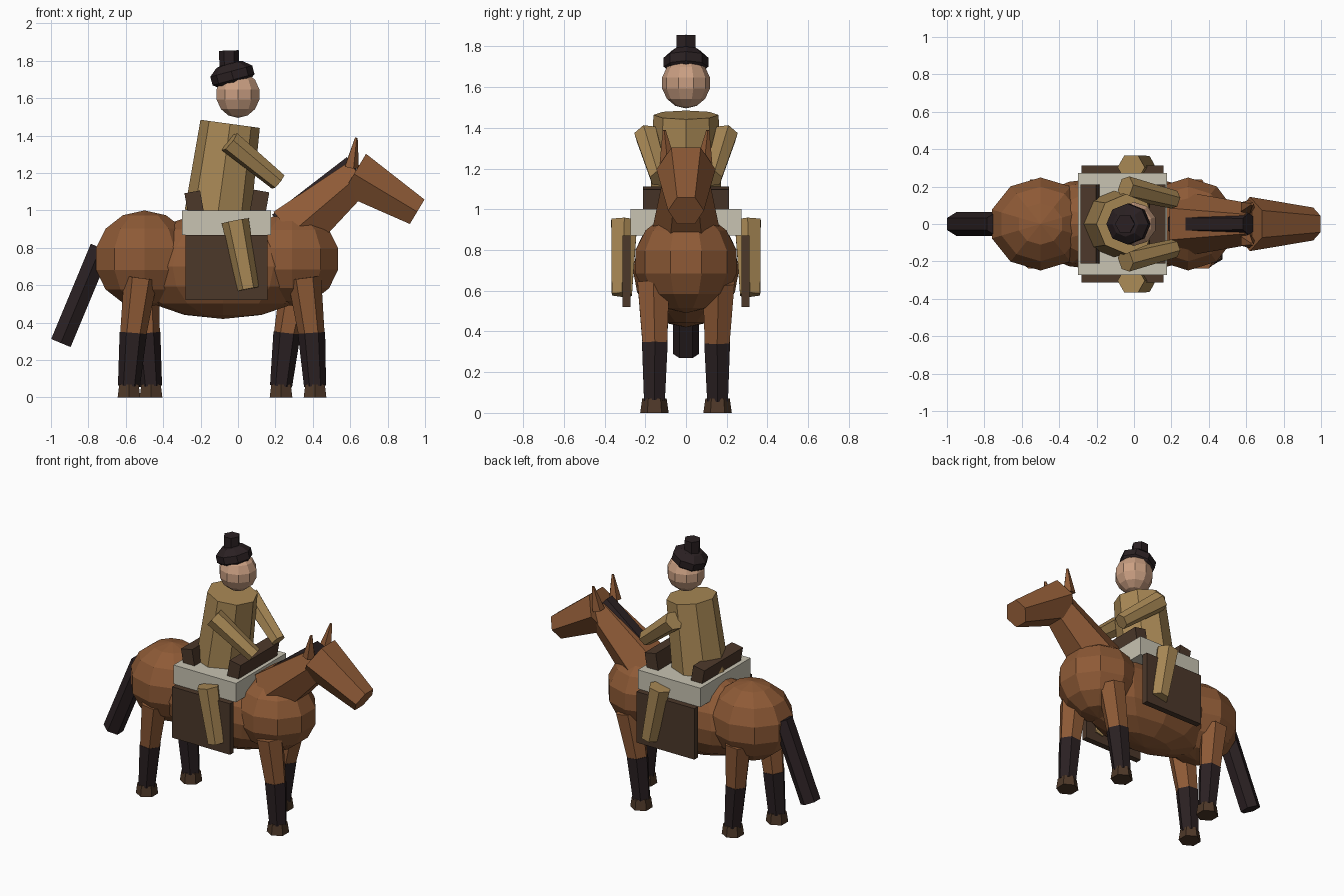
import bpy, bmesh, math
from mathutils import Vector, Matrix

if "Cube" in bpy.data.objects:
    bpy.data.objects.remove(bpy.data.objects["Cube"], do_unlink=True)


def material(name, hex_code):
    srgb = [int(hex_code[i:i + 2], 16) / 255 for i in (0, 2, 4)]
    col = [((c + 0.055) / 1.055) ** 2.4 for c in srgb] + [1]
    m = bpy.data.materials.new(name)
    m.use_nodes = True
    m.diffuse_color = col
    m.node_tree.nodes["Principled BSDF"].inputs["Base Color"].default_value = col
    return m


coat = material("chestnut_coat", "8E5A36")
black = material("black_hair", "2A2022")
hoof_brown = material("hoof_brown", "4E3828")
leather = material("dark_leather", "4C382A")
cloth = material("cream_cloth", "C8C3B2")
robe = material("tan_robe", "A88855")
skin = material("skin", "CA9F82")


def finish(name, bm, mat):
    me = bpy.data.meshes.new(name)
    bm.to_mesh(me)
    bm.free()
    me.materials.append(mat)
    ob = bpy.data.objects.new(name, me)
    bpy.context.collection.objects.link(ob)
    return ob


def tube(name, a, b, r1, r2, mat, ref="Y", sides=6):
    """Tapered prism from a to b, with a corner turned towards axis ref."""
    a, b = Vector(a), Vector(b)
    z = (b - a).normalized()
    y = Vector((0, 1, 0)) if ref == "Y" else Vector((1, 0, 0))
    y = (y - z * y.dot(z)).normalized()
    x = y.cross(z)
    frame = Matrix((x, y, z)).transposed().to_4x4()
    bm = bmesh.new()
    bmesh.ops.create_cone(bm, cap_ends=True, segments=sides, radius1=r1, radius2=r2,
                          depth=(b - a).length,
                          matrix=Matrix.Translation((a + b) / 2) @ frame)
    return finish(name, bm, mat)


def ball(name, centre, size, mat, segs=10, rings=7, tilt=0):
    bm = bmesh.new()
    m = (Matrix.Translation(centre) @ Matrix.Rotation(math.radians(tilt), 4, "Y")
         @ Matrix.Diagonal((*size, 1)))
    bmesh.ops.create_uvsphere(bm, u_segments=segs, v_segments=rings, radius=1, matrix=m)
    return finish(name, bm, mat)


def box(name, centre, size, mat, tilt=0):
    bm = bmesh.new()
    m = (Matrix.Translation(centre) @ Matrix.Rotation(math.radians(tilt), 4, "Y")
         @ Matrix.Diagonal((*size, 1)))
    bmesh.ops.create_cube(bm, size=1, matrix=m)
    return finish(name, bm, mat)


# Horse body
ball("barrel", (-0.08, 0, 0.70), (0.54, 0.26, 0.28), coat, 12, 8)
ball("rump", (-0.50, 0, 0.74), (0.28, 0.255, 0.26), coat)
ball("chest", (0.29, 0, 0.74), (0.265, 0.255, 0.25), coat)

# Neck, head, mane and tail
tube("neck", (0.285, 0, 0.88), (0.65, 0, 1.19), 0.17, 0.105, coat)
tube("horse_head", (0.62, 0, 1.195), (0.958, 0, 0.993), 0.145, 0.088, coat)
tube("mane", (0.22, 0, 0.93), (0.615, 0, 1.245), 0.07, 0.06, black)
tube("tail", (-0.735, 0, 0.80), (-0.947, 0, 0.291), 0.065, 0.065, black)


# Horse legs: coat, dark stocking, hoof
def horse_leg(name, side, top, knee, foot):
    tube(name + "_upper", (top, side * 0.16, 0.64), (knee, side * 0.153, 0.34),
         0.09, 0.07, coat, "X")
    tube(name + "_stocking", (knee, side * 0.153, 0.345), (foot, side * 0.155, 0.06),
         0.073, 0.059, black, "X")
    tube(name + "_hoof", (foot, side * 0.155, 0), (foot, side * 0.155, 0.07),
         0.07, 0.06, hoof_brown, "Y")


horse_leg("front_side_foreleg", -1, 0.355, 0.393, 0.412)
horse_leg("front_side_hind_leg", -1, -0.52, -0.56, -0.583)
horse_leg("back_side_foreleg", 1, 0.32, 0.262, 0.23)
horse_leg("back_side_hind_leg", 1, -0.51, -0.488, -0.465)

# Saddle
box("saddle_pad", (-0.062, 0, 0.935), (0.475, 0.545, 0.13), cloth)
box("cantle", (-0.235, 0, 1.045), (0.085, 0.42, 0.11), leather, -10)
box("pommel", (0.115, 0, 1.045), (0.085, 0.42, 0.12), leather, 10)

# Rider
tube("robe_torso", (-0.108, 0, 0.98), (-0.042, 0, 1.463), 0.178, 0.16, robe, sides=8)
ball("rider_head", (0, 0, 1.62), (0.123, 0.12, 0.125), skin, 10, 7)
ball("hair", (-0.03, 0, 1.722), (0.122, 0.115, 0.075), black, 8, 5, -15)
tube("topknot", (-0.045, 0, 1.74), (-0.049, 0, 1.855), 0.053, 0.053, black, "X")

# Parts repeated on both sides
for side, label in ((-1, "front_side"), (1, "back_side")):
    tube(label + "_ear", (0.605, side * 0.09, 1.23), (0.632, side * 0.107, 1.388),
         0.042, 0.008, coat, "X", 5)
    box(label + "_saddle_flap", (-0.062, side * 0.292, 0.695), (0.44, 0.04, 0.35), leather)
    tube(label + "_arm", (-0.045, side * 0.195, 1.367), (0.215, side * 0.13, 1.152),
         0.063, 0.05, robe, "X")
    tube(label + "_rider_leg", (-0.015, side * 0.303, 0.945), (0.055, side * 0.315, 0.58),
         0.074, 0.057, robe, "X")
